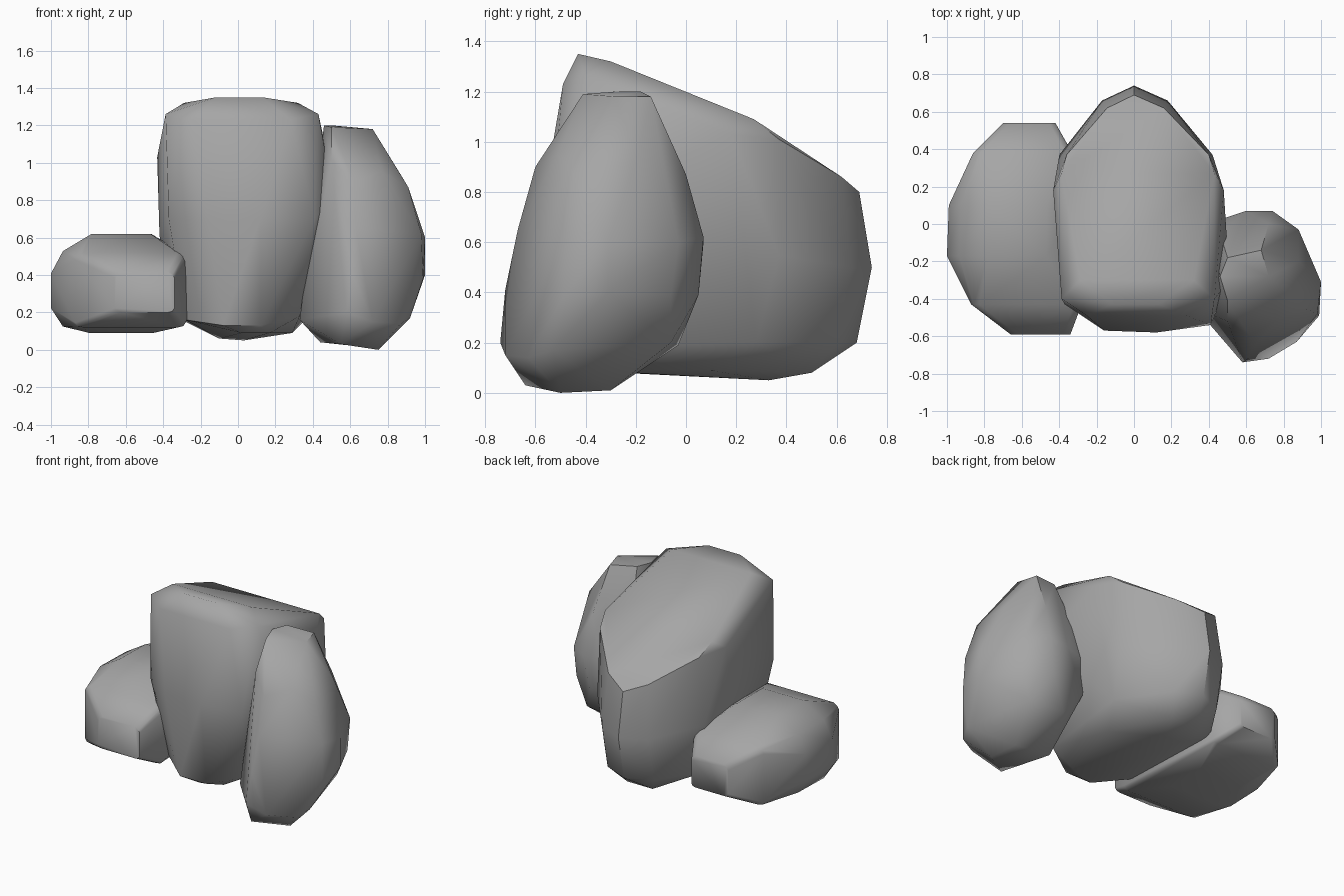
import bpy
import bmesh
import math

# Remove the default cube only
default_cube = bpy.data.objects.get("Cube")
if default_cube:
    bpy.data.objects.remove(default_cube, do_unlink=True)

# One plain stone colour
stone = bpy.data.materials.new("stone_grey")
stone.use_nodes = True
stone_colour = (0.38, 0.38, 0.38, 1)
stone.diffuse_color = stone_colour
for node in stone.node_tree.nodes:
    if node.type == "BSDF_PRINCIPLED":
        node.inputs["Base Color"].default_value = stone_colour


def make_rock(name, corners, sharp_angle):
    """Wrap a faceted boulder around its corner points."""
    mesh = bpy.data.meshes.new(name)
    bm = bmesh.new()
    for corner in corners:
        bm.verts.new(corner)
    bmesh.ops.convex_hull(bm, input=bm.verts[:])
    loose = [vert for vert in bm.verts if not vert.link_faces]
    bmesh.ops.delete(bm, geom=loose, context="VERTS")
    bmesh.ops.dissolve_limit(bm, angle_limit=math.radians(4),
                             verts=bm.verts[:], edges=bm.edges[:])
    bmesh.ops.recalc_face_normals(bm, faces=bm.faces[:])
    bm.to_mesh(mesh)
    bm.free()
    mesh.materials.append(stone)

    rock = bpy.data.objects.new(name, mesh)
    bpy.context.collection.objects.link(rock)
    bpy.ops.object.select_all(action="DESELECT")
    rock.select_set(True)
    bpy.context.view_layer.objects.active = rock
    bpy.ops.object.shade_smooth_by_angle(angle=math.radians(sharp_angle))
    return rock


def both_sides(half, left_scale):
    """Mirror half a boulder, with a slightly narrower second side."""
    return half + [(-x * left_scale, y, z) for x, y, z in half]


def rounded_section(y, left, right, bottom, top, squareness):
    """Twelve-sided upright slice at one depth, blended towards a box."""
    profile = [(.45, -1), (.83, -.87), (1, -.5), (1, .2), (.83, .65), (.42, 1)]
    middle_x, middle_z = (left + right) / 2, (bottom + top) / 2
    half_x, half_z = (right - left) / 2, (top - bottom) / 2
    section = []
    for across, up in profile:
        across += (1 - across) * squareness
        up += (math.copysign(1, up) - up) * squareness
        for side in (-1, 1):
            section.append((middle_x + side * across * half_x, y,
                            middle_z + up * half_z))
    return section


# Tall central boulder: symmetric back and crown, uneven front and underside
back = both_sides([(.4, .28, .2), (.18, .6, .2), (.42, .37, .55),
                   (.18, .66, .5), (.1, .5, .08)], .95)
ridge = [(0, .68, .2), (0, .74, .5), (0, .69, .8)]
crown = both_sides([(.16, .62, .86), (.4, .37, 1.01), (.43, .27, 1.09),
                    (.48, .18, 1.03), (.32, -.3, 1.32), (.13, -.43, 1.35),
                    (.43, -.4, 1.26), (.28, -.49, 1.23)], .9)
front = [(.41, -.54, .7), (.12, -.58, .7), (-.16, -.57, .7),
         (-.37, -.43, .7), (.51, -.3, .82), (-.42, .1, .62)]
underside = [(.03, .33, .05), (-.1, .33, .06), (.29, .1, .09),
             (-.28, .1, .15), (.33, -.4, .18), (.12, -.52, .13),
             (-.08, -.52, .13), (-.28, -.36, .16), (.02, -.46, .09),
             (.17, -.4, .09)]
make_rock("central_boulder", back + ridge + crown + front + underside, 42)

# Slim leaning boulder: foot, front facet, bulging back, narrow tip
foot = [(.75, -.5, 0), (.72, -.3, .01), (.44, -.3, .04), (.55, -.64, .03),
        (.33, -.45, .16)]
front_facet = [(.58, -.74, .2), (.72, -.72, .15), (.87, -.63, .14),
               (.92, -.53, .17), (.99, -.49, .38), (.98, -.48, .62),
               (.91, -.45, .87), (.77, -.51, .95), (.62, -.6, .9),
               (.63, -.67, .65), (.61, -.72, .41), (.5, -.52, 1.01)]
bulging_back = [(.55, -.03, .19), (.8, -.06, .2), (.42, 0, .35),
                (.42, .01, .6), (.6, .07, .6), (.74, .07, .62),
                (.7, .05, .39), (.88, -.03, .6), (.88, -.06, .39),
                (1, -.31, .6), (1, -.31, .4), (.72, 0, .87),
                (.46, -.05, .87), (.88, -.2, .92)]
narrow_tip = [(.46, -.28, 1.2), (.5, -.41, 1.19), (.72, -.28, 1.18),
              (.68, -.14, 1.18), (.5, -.18, 1.2)]
make_rock("leaning_boulder", foot + front_facet + bulging_back + narrow_tip, 48)

# Low boulder: slices from the front end to the back end
low_slices = (
    rounded_section(-.59, -.66, -.34, .2, .42, .6)
    + rounded_section(-.43, -.87, -.28, .12, .52, .75)
    + rounded_section(-.17, -1, -.25, .09, .62, 0)
    + rounded_section(.1, -.99, -.25, .09, .62, 0)
    + rounded_section(.38, -.86, -.33, .12, .52, .75)
    + rounded_section(.54, -.7, -.42, .2, .42, .6)
)
make_rock("low_boulder", low_slices, 58)
